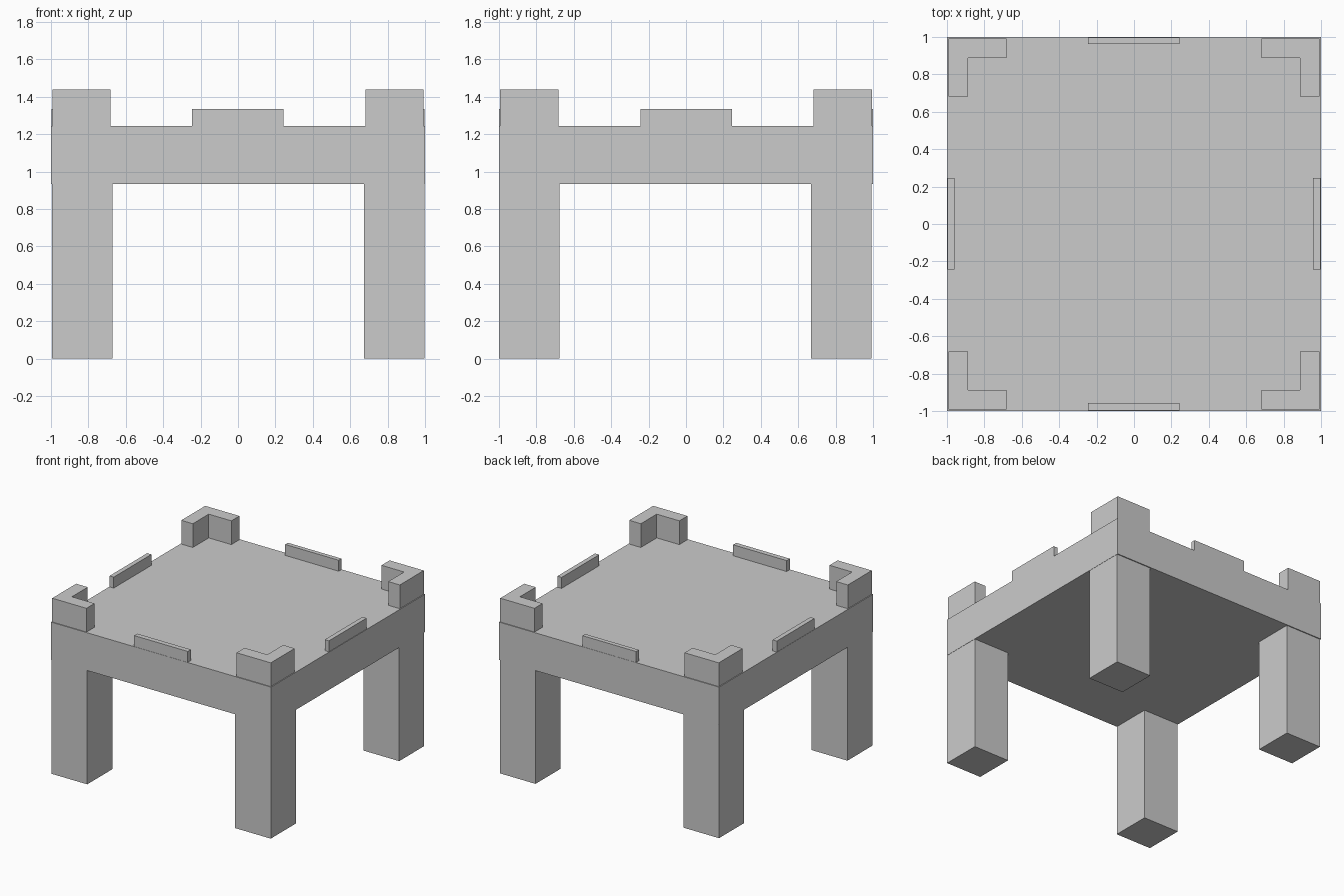
import bpy, bmesh

if "Cube" in bpy.data.objects:
    bpy.data.objects.remove(bpy.data.objects["Cube"])

SLAB_BOTTOM, SLAB_TOP = 0.935, 1.245


def prism(name, outline, z0, z1):
    """Extrude a flat xy outline from z0 up to z1."""
    bm = bmesh.new()
    face = bm.faces.new([bm.verts.new((x, y, z0)) for x, y in outline])
    ext = bmesh.ops.extrude_face_region(bm, geom=[face])
    top = [v for v in ext["geom"] if isinstance(v, bmesh.types.BMVert)]
    bmesh.ops.translate(bm, verts=top, vec=(0, 0, z1 - z0))
    bmesh.ops.recalc_face_normals(bm, faces=bm.faces)
    mesh = bpy.data.meshes.new(name)
    bm.to_mesh(mesh)
    bm.free()
    obj = bpy.data.objects.new(name, mesh)
    bpy.context.collection.objects.link(obj)
    return obj


def box(name, x0, x1, y0, y1, z0, z1):
    return prism(name, [(x0, y0), (x1, y0), (x1, y1), (x0, y1)], z0, z1)


# Table slab
box("table_top", -1, 1, -1, 1, SLAB_BOTTOM, SLAB_TOP)

# Legs, sitting very slightly off centre
for side, x in (("left", -0.995), ("right", 0.673)):
    for end, y in (("front", -1.0), ("back", 0.667)):
        box(f"{end}_{side}_leg", x, x + 0.325, y, y + 0.325, 0, SLAB_BOTTOM)

# L-shaped corner guards
o, i, t = 0.993, 0.682, 0.888
corner = [(o, o), (i, o), (i, t), (t, t), (t, i), (o, i)]
for side, sx in (("left", -1), ("right", 1)):
    for end, sy in (("front", -1), ("back", 1)):
        prism(f"{end}_{side}_corner_guard",
              [(sx * x, sy * y) for x, y in corner], SLAB_TOP, 1.44)

# Low rails at the middle of each edge
h = 1.335
box("front_rail", -0.245, 0.242, -0.998, -0.957, SLAB_TOP, h)
box("back_rail", -0.245, 0.242, 0.962, 0.998, SLAB_TOP, h)
box("left_rail", -0.998, -0.96, -0.242, 0.247, SLAB_TOP, h)
box("right_rail", 0.958, 0.996, -0.242, 0.247, SLAB_TOP, h)
